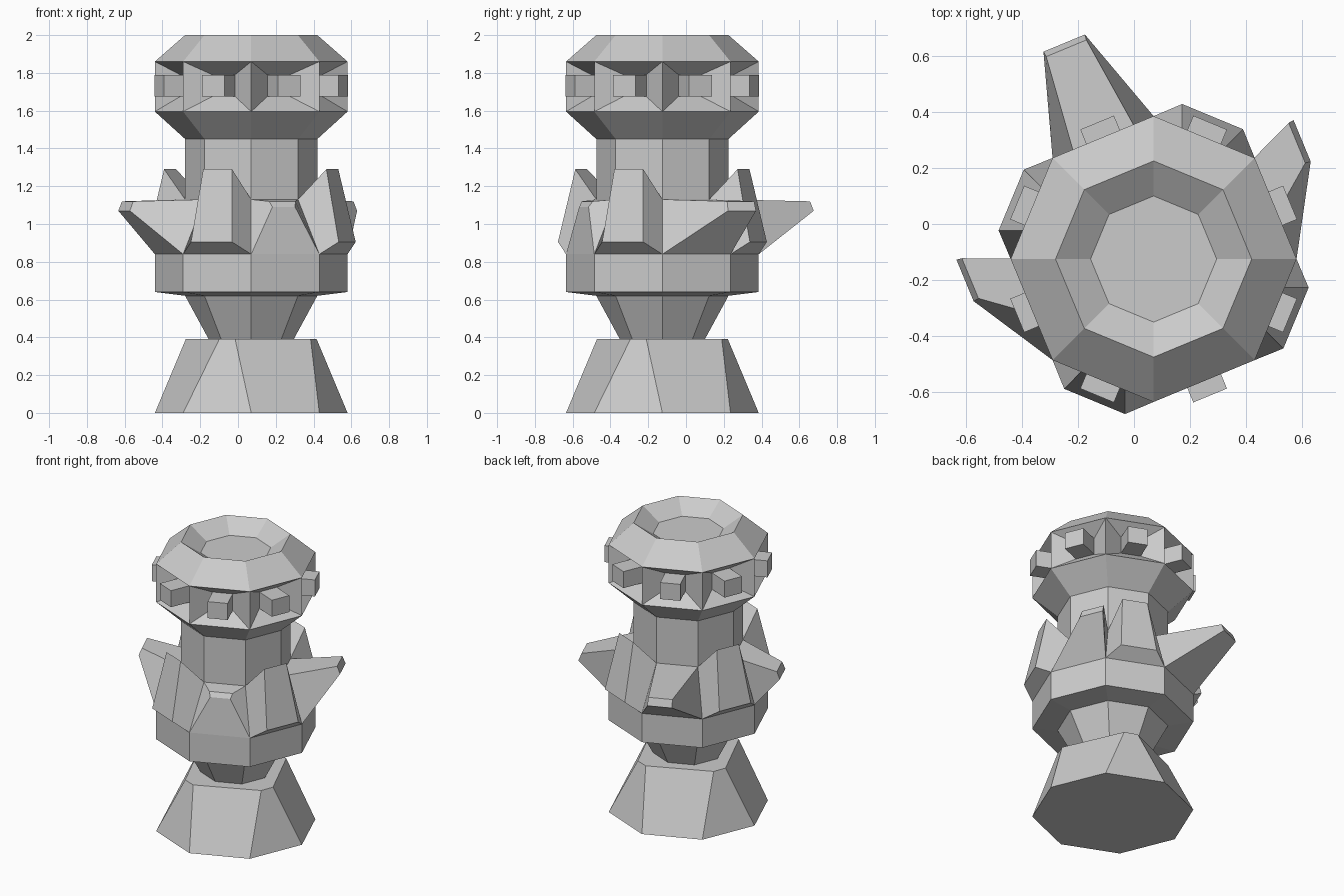
import bpy, bmesh
from math import sin, cos, radians, pi
from mathutils import Vector

if "Cube" in bpy.data.objects:
    bpy.data.objects.remove(bpy.data.objects["Cube"])

CX, CY = 0.07, -0.125      # tower axis
APO = cos(pi / 8)          # corner radius -> flat distance


def polar(r, deg, z):
    a = radians(deg)
    return Vector((CX + r * cos(a), CY + r * sin(a), z))


def ring(r, z, even=0, odd=0):
    return [polar(r, 45 * i + (odd if i % 2 else even), z) for i in range(8)]


def quad(deg, lower, upper, t=0):
    """Four points facing outwards; lower/upper = (distance, z, width)."""
    a = radians(deg)
    out, tan = Vector((cos(a), sin(a), 0)), Vector((-sin(a), cos(a), 0))
    c = Vector((CX, CY, 0))

    def p(e, s):
        return c + out * e[0] + tan * (t + s * e[2] / 2) + Vector((0, 0, e[1]))
    return [p(lower, -1), p(lower, 1), p(upper, 1), p(upper, -1)]


def loft(bm, loops, cap_start=False, cap_end=False):
    rows = [[bm.verts.new(p) for p in l] for l in loops]
    n = len(rows[0])
    for a, b in zip(rows, rows[1:]):
        for i in range(n):
            j = (i + 1) % n
            bm.faces.new((a[i], a[j], b[j], b[i]))
    if cap_start:
        bm.faces.new(rows[0][::-1])
    if cap_end:
        bm.faces.new(rows[-1])


def finish(bm, name):
    bmesh.ops.remove_doubles(bm, verts=bm.verts, dist=0.0005)
    bmesh.ops.recalc_face_normals(bm, faces=bm.faces)
    me = bpy.data.meshes.new(name)
    bm.to_mesh(me)
    bm.free()
    bpy.context.collection.objects.link(bpy.data.objects.new(name, me))


# Foot: octagon twisting into a square with clipped corners
bm = bmesh.new()
loft(bm, [ring(0.51, 0), ring(0.357, 0.39, -13.8, 16.7)], True, True)
finish(bm, "foot")

# Tower: waist, belt, column and head, leaving the shoulder and window bands open
bm = bmesh.new()
loft(bm, [ring(0.225, 0.39), ring(0.35, 0.62), ring(0.51, 0.64), ring(0.51, 0.84)], True)
loft(bm, [ring(0.35, 1.13), ring(0.35, 1.45), ring(0.51, 1.595)])
loft(bm, [ring(0.51, 1.86), ring(0.35, 2.0), ring(0.225, 1.915)], False, True)

W = 2 * sin(pi / 8)        # corner radius -> side width
low = (0.51 * APO, 0.84, 0.51 * W)
high = (0.35 * APO, 1.13, 0.35 * W)

# Tips of the long spikes: face angle -> (distance, sideways shift)
spikes = {22.5: (0.651, 0.187), 112.5: (0.834, 0), 202.5: (0.651, -0.187)}

for k in range(8):
    deg = 22.5 + 45 * k
    # Shoulder band: buttress plates alternate with spikes and one blunt stub
    if k % 2:
        tip = quad(deg, (0.55, 0.905, 0.235), (0.465, 1.29, 0.165))
    elif deg in spikes:
        d, t = spikes[deg]
        tip = quad(deg, (d, 1.07, 0.16), (d - 0.02, 1.12, 0.155), t)
    else:
        tip = quad(deg, (0.45, 1.09, 0.13), (0.43, 1.12, 0.15))
    loft(bm, [quad(deg, low, high), tip], False, True)

    # Window band: each side sinks inwards, then a block juts out
    loft(bm, [quad(deg, (0.51 * APO, 1.595, 0.51 * W), (0.51 * APO, 1.86, 0.51 * W)),
              quad(deg, (0.38, 1.675, 0.13), (0.38, 1.79, 0.13)),
              quad(deg, (0.527, 1.675, 0.13), (0.527, 1.79, 0.13))], False, True)
finish(bm, "tower")
